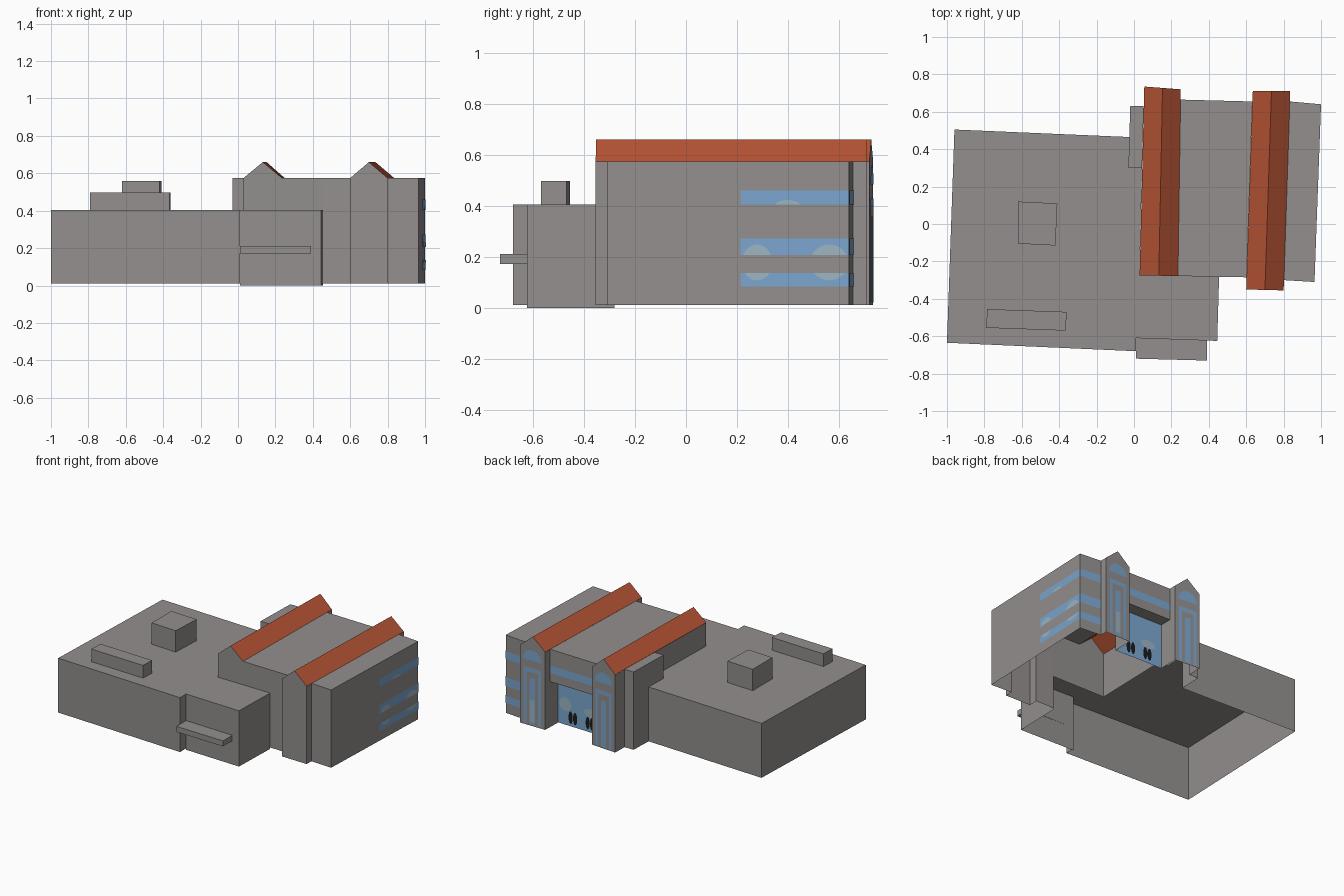
import bpy, bmesh, math
from mathutils import Vector

if "Cube" in bpy.data.objects:
    bpy.data.objects.remove(bpy.data.objects["Cube"])


def material(name, rgb):
    m = bpy.data.materials.new(name)
    m.diffuse_color = (*rgb, 1)
    m.use_nodes = True
    m.node_tree.nodes["Principled BSDF"].inputs["Base Color"].default_value = m.diffuse_color
    return m


GREY = material("grey_concrete", (0.29, 0.275, 0.27))
RED = material("red_roof", (0.48, 0.09, 0.036))
BLUE = material("blue_glass", (0.20, 0.38, 0.62))
PALE = material("pale_reflection", (0.33, 0.46, 0.54))
BLACK = material("black_silhouette", (0.01, 0.01, 0.01))

BASE, LOW, EAVE, RIDGE = 0.01, 0.405, 0.575, 0.66


def build(name, faces, mat, recalc=True):
    bm = bmesh.new()
    for f in faces:
        bm.faces.new([bm.verts.new(p) for p in f])
    if recalc:
        bmesh.ops.remove_doubles(bm, verts=bm.verts, dist=1e-5)
        bmesh.ops.recalc_face_normals(bm, faces=bm.faces)
    me = bpy.data.meshes.new(name)
    bm.to_mesh(me)
    bm.free()
    me.materials.append(mat)
    ob = bpy.data.objects.new(name, me)
    bpy.context.collection.objects.link(ob)
    return ob


def walls(path, z0, z1):
    return [[(*a, z0), (*b, z0), (*b, z1), (*a, z1)] for a, b in zip(path, path[1:])]


def flat(path, z):
    return [[(*p, z) for p in path]]


def box(name, path, z0, z1, bottom=False):
    faces = walls(path + path[:1], z0, z1) + flat(path, z1)
    if bottom:
        faces += flat(path, z0)
    build(name, faces, GREY)


# --- low wing, with the slightly set-back lobby on its front right
low_outer = [(-0.025, 0.465), (-0.96, 0.505), (-1.0, -0.635), (0.01, -0.68), (0.01, -0.61)]
lobby = [(0.01, -0.61), (0.445, -0.625), (0.455, -0.281)]
upper = [(0.455, -0.281), (0.03, -0.275), (0.043, 0.30), (-0.03, 0.30), (-0.025, 0.465)]
build("low_wing", walls(low_outer, BASE, LOW) + walls(lobby, 0, LOW)
      + flat(low_outer + lobby[1:] + upper[1:-1], LOW), GREY)
box("entrance_canopy", [(0.01, -0.61), (0.39, -0.62), (0.39, -0.73), (0.01, -0.72)], 0.172, 0.212, True)
box("roof_plant_square", [(-0.62, 0.12), (-0.41, 0.11), (-0.42, -0.115), (-0.62, -0.105)], LOW, 0.56)
box("roof_plant_long", [(-0.785, -0.455), (-0.36, -0.47), (-0.365, -0.57), (-0.79, -0.555)], LOW, 0.497)

# --- tall wing: outer walls, walls above the low roof, flat roofs
right_side = [(0.455, -0.281), (0.602, -0.285), (0.60, -0.35), (0.80, -0.355), (0.80, -0.30),
              (0.965, -0.31), (1.0, 0.64), (0.833, 0.655), (0.835, 0.71), (0.635, 0.71), (0.633, 0.655)]
left_side = [(0.249, 0.665), (0.25, 0.72), (0.055, 0.735), (0.052, 0.63), (-0.02, 0.63), (-0.025, 0.465)]
middle = [(0.633, 0.655), (0.249, 0.665)]
recess = [(0.633, 0.655), (0.631, 0.565), (0.248, 0.575), (0.249, 0.665)]
DOOR = 0.34
tall = walls(right_side, BASE, EAVE) + walls(left_side, BASE, EAVE) + walls(upper, 0.25, EAVE)
tall += walls(middle, DOOR, EAVE) + walls(recess[:2], BASE, DOOR) + walls(recess[2:], BASE, DOOR)
tall += flat(recess, DOOR)
tall += flat([(0.235, -0.278), (0.602, -0.285), (0.633, 0.655), (0.249, 0.665)], EAVE)
tall += flat([(0.80, -0.30), (0.965, -0.31), (1.0, 0.64), (0.833, 0.655)], EAVE)
tall += flat([(-0.03, 0.30), (0.043, 0.30), (0.052, 0.63), (-0.02, 0.63)], EAVE)

# --- two gabled roofs running front to back: corners front-left/right, back-left/right
for name, fl, fr, bl, br in (
        ("left_gable_roof", (0.03, -0.275), (0.235, -0.278), (0.055, 0.735), (0.25, 0.72)),
        ("right_gable_roof", (0.60, -0.35), (0.80, -0.355), (0.635, 0.71), (0.835, 0.71))):
    fl, fr, bl, br = (Vector((*p, EAVE)) for p in (fl, fr, bl, br))
    rise = Vector((0, 0, RIDGE - EAVE))
    f, b = (fl + fr) / 2 + rise, (bl + br) / 2 + rise
    build(name, [[fl, f, b, bl], [fr, br, b, f]], RED)
    tall += [[fl, fr, f], [br, bl, b]]
build("tall_wing", tall, GREY)
build("entrance_glass", walls(recess[1:3], BASE, DOOR), BLUE, False)


# --- painted plates: 2D shapes (distance along wall, height) laid on a wall
def rect(u0, u1, z0, z1):
    return [(u0, z0), (u1, z0), (u1, z1), (u0, z1)]


def oval(u, z, ru, rz, z0=-9, z1=9, n=10):
    """Ellipse cut off below z0 and above z1."""
    a = math.asin(max(-1, (z0 - z) / rz))
    b = math.asin(min(1, (z1 - z) / rz))
    ts = [a + (b - a) * i / n for i in range(n + 1)]
    right = [(u + ru * math.cos(t), z + rz * math.sin(t)) for t in ts]
    left = [(2 * u - p, q) for p, q in reversed(right)]
    pts = []
    for p in right + left:
        if not pts or math.dist(p, pts[-1]) > 1e-4:
            pts.append(p)
    if math.dist(pts[0], pts[-1]) < 1e-4:
        pts.pop()
    return pts


def plates(name, p0, p1, shapes, mat, lift=0.003):
    p0, p1 = Vector(p0), Vector(p1)
    d = (p1 - p0).normalized()
    n = Vector((d.y, -d.x)) * lift
    build(name, [[(*(p0 + d * u + n), z) for u, z in s] for s in shapes], mat, False)


BANDS = [(0.083, 0.136), (0.207, 0.273), (0.405, 0.46)]

# window bands on the right wall, with pale reflections
wall = ((0.965, -0.31), (1.0, 0.64))
plates("right_windows", *wall, [rect(0.525, 0.95, a, b) for a, b in BANDS], BLUE)
pale = [oval(u, 0.178, r, 0.07, a, b) for u, r in ((0.59, 0.06), (0.873, 0.075)) for a, b in BANDS[:2]]
pale.append(oval(0.71, 0.40, 0.05, 0.023, 0.405))
plates("right_reflections", *wall, pale, PALE, 0.005)

# window bands on the back
plates("back_corner_windows", (1.0, 0.64), (0.833, 0.655), [rect(0, 0.167, a, b) for a, b in BANDS], BLUE)
plates("back_middle_windows", *middle, [rect(0, 0.384, *BANDS[2])], BLUE)

# arched windows on the back of both towers
for side, p0, p1 in (("left", (0.25, 0.72), (0.055, 0.735)), ("right", (0.835, 0.71), (0.635, 0.71))):
    shapes = [oval(0.099, 0.485, 0.075, 0.075, 0.485),
              rect(0.029, 0.051, 0.02, 0.40), rect(0.147, 0.169, 0.02, 0.40),
              rect(0.029, 0.169, 0.40, 0.43), rect(0.077, 0.121, 0.02, 0.36)]
    plates(side + "_tower_windows", p0, p1, shapes, BLUE)
    if side == "right":
        plates("right_tower_reflection", p0, p1, [rect(0.08, 0.118, 0.04, 0.20)], PALE, 0.005)

# reflections and dark silhouettes on the recessed entrance glass
plates("entrance_reflections", *recess[1:3],
       [oval(0.06, 0.16, 0.05, 0.05), oval(0.27, 0.15, 0.06, 0.03)], PALE)
plates("entrance_silhouettes", *recess[1:3],
       [oval(u, 0.075, 0.017, 0.045) for u in (0.105, 0.142, 0.245, 0.28)], BLACK, 0.005)
